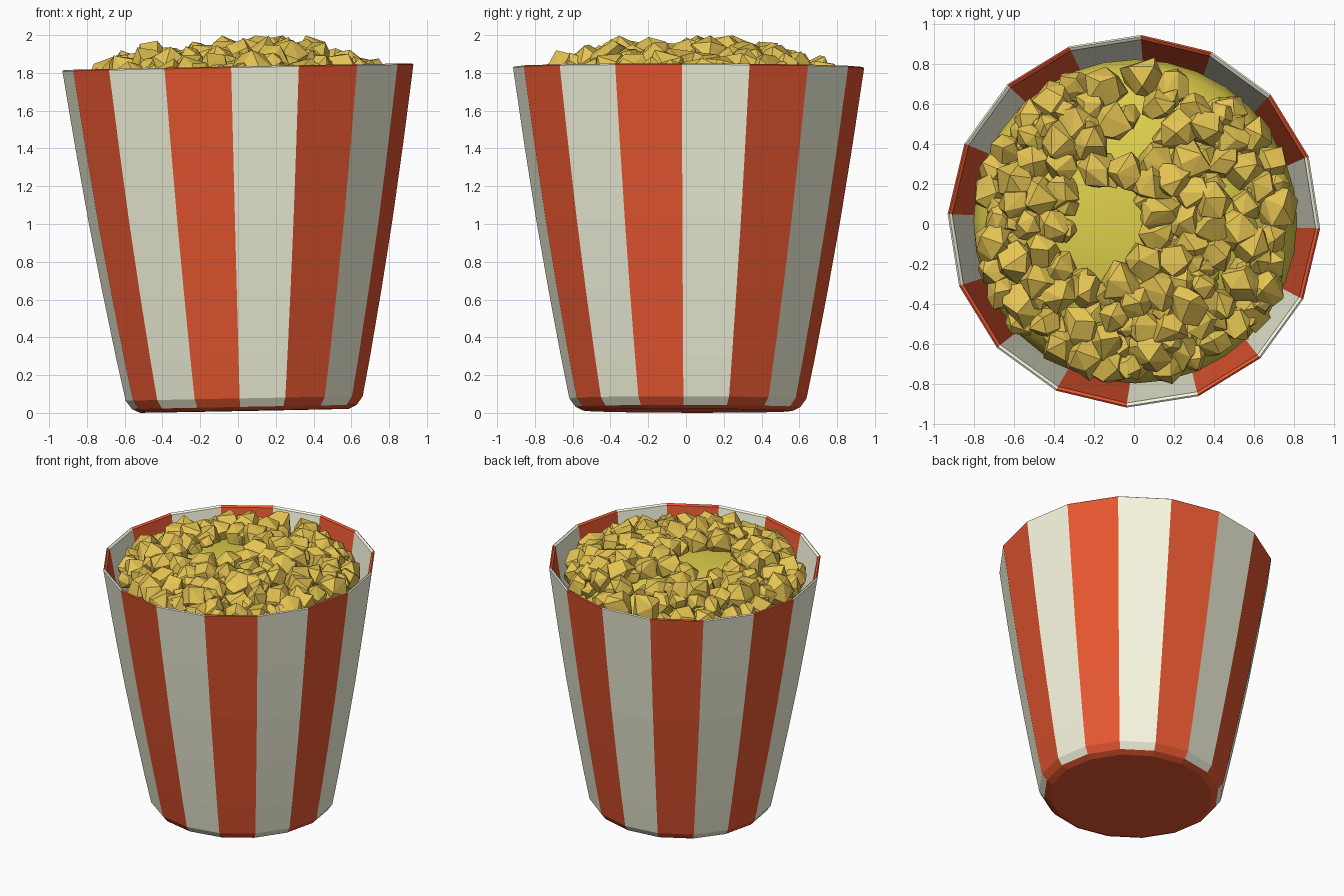
import bpy, bmesh, math, random
from mathutils import Matrix, Vector

if "Cube" in bpy.data.objects:
    bpy.data.objects.remove(bpy.data.objects["Cube"])

random.seed(7)
SIDES = 16
# whole tub leans very slightly
TILT = (Matrix.Translation((0.034, 0.010, 0.011))
        @ Matrix.Rotation(-0.019, 4, 'Y') @ Matrix.Rotation(-0.002, 4, 'X'))


def material(name, rgb):
    m = bpy.data.materials.new(name)
    m.diffuse_color = (*rgb, 1)
    m.use_nodes = True
    m.node_tree.nodes["Principled BSDF"].inputs["Base Color"].default_value = m.diffuse_color
    return m


RED = material("red", (0.80, 0.095, 0.03))
CREAM = material("cream", (0.95, 0.95, 0.76))
CORN = material("corn", (0.78, 0.55, 0.085))
BUTTER = material("butter", (0.72, 0.62, 0.07))


def finish(bm, name, mats, smooth=False):
    bm.transform(TILT)
    me = bpy.data.meshes.new(name)
    for f in bm.faces:
        f.smooth = smooth
    bm.to_mesh(me)
    bm.free()
    for m in mats:
        me.materials.append(m)
    ob = bpy.data.objects.new(name, me)
    bpy.context.collection.objects.link(ob)
    return ob


def lathe(bm, profile, sides, offset=0.0, stripes=False):
    rings = []
    for r, z in profile:
        rings.append([bm.verts.new((r * math.cos(offset + math.tau * k / sides),
                                    r * math.sin(offset + math.tau * k / sides), z))
                      for k in range(sides)])
    for a, b in zip(rings, rings[1:]):
        for k in range(sides):
            n = (k + 1) % sides
            f = bm.faces.new((a[k], a[n], b[n], b[k]))
            f.material_index = k % 2 if stripes else 0
    return rings


# striped tub: outer wall, thin rim, inner wall and floors
bm = bmesh.new()
outer = [(0.595, 0.020), (0.628, 0.065), (0.672, 0.28), (0.740, 0.64),
         (0.804, 1.00), (0.868, 1.40), (0.930, 1.816)]
inner = [(0.922, 1.822), (0.907, 1.812), (0.840, 1.40), (0.778, 1.00),
         (0.645, 0.28), (0.605, 0.07)]
walls = lathe(bm, outer + inner, SIDES, math.radians(-2.2), True)
bm.faces.new(walls[-1])
# red underside
base = [bm.verts.new((v.co.x * 0.93, v.co.y * 0.93, 0.0)) for v in walls[0]]
for k in range(SIDES):
    n = (k + 1) % SIDES
    bm.faces.new((base[k], base[n], walls[0][n], walls[0][k])).material_index = 1
bm.faces.new(base[::-1]).material_index = 1
finish(bm, "striped_tub", [CREAM, RED])

# smooth mound beneath the kernels
bm = bmesh.new()
mound = [(0.80, 1.30), (0.808, 1.45), (0.77, 1.58), (0.66, 1.69),
         (0.50, 1.78), (0.30, 1.83), (0.12, 1.845)]
rings = lathe(bm, mound, 32)
bm.faces.new(rings[-1])
finish(bm, "popcorn_mound", [BUTTER], True)


# chunky faceted popcorn pieces
def chunk(bm, centre, radius):
    spin = Matrix.Rotation(random.uniform(0, 6.28), 3,
                           Vector([random.gauss(0, 1) for _ in range(3)]))
    pts = []
    count = 13
    for i in range(count):
        h = 1 - 2 * (i + 0.5) / count
        a = i * 2.39996 + random.uniform(-0.4, 0.4)
        s = math.sqrt(1 - h * h)
        p = spin @ Vector((s * math.cos(a), s * math.sin(a), h))
        p = centre + p * radius * random.uniform(0.82, 1.12)
        p.z = min(p.z, 1.988 - 0.019 * p.x)
        pts.append(bm.verts.new(p))
    bmesh.ops.convex_hull(bm, input=pts)
    loose = [v for v in pts if v.is_valid and not v.link_faces]
    bmesh.ops.delete(bm, geom=loose, context='VERTS')


bm = bmesh.new()
centres = []
gaps = [(-0.15, -0.04, 0.15), (-0.02, 0.60, 0.05), (0.0, 0.40, 0.06)]
for _ in range(6000):
    x, y = random.uniform(-0.75, 0.75), random.uniform(-0.75, 0.75)
    r = math.hypot(x, y)
    if r > 0.745 or any(math.hypot(x - a, y - b) < g + 0.08 for a, b, g in gaps):
        continue
    if all(math.hypot(x - a, y - b) > 0.108 for a, b in centres):
        centres.append((x, y))
for x, y in centres:
    r = math.hypot(x, y)
    c = Vector((x, y, 1.875 - 0.20 * (r / 0.8) ** 4 + random.uniform(-0.03, 0.02)))
    size = random.uniform(0.09, 0.122)
    chunk(bm, c, min(size, 0.84 - r))
    # side lobe
    a = random.uniform(0, math.tau)
    lobe = c + Vector((math.cos(a), math.sin(a), -0.2)) * size * 0.75
    if math.hypot(lobe.x, lobe.y) < 0.76:
        chunk(bm, lobe, size * 0.65)
bmesh.ops.recalc_face_normals(bm, faces=bm.faces)
finish(bm, "popcorn_kernels", [CORN])
